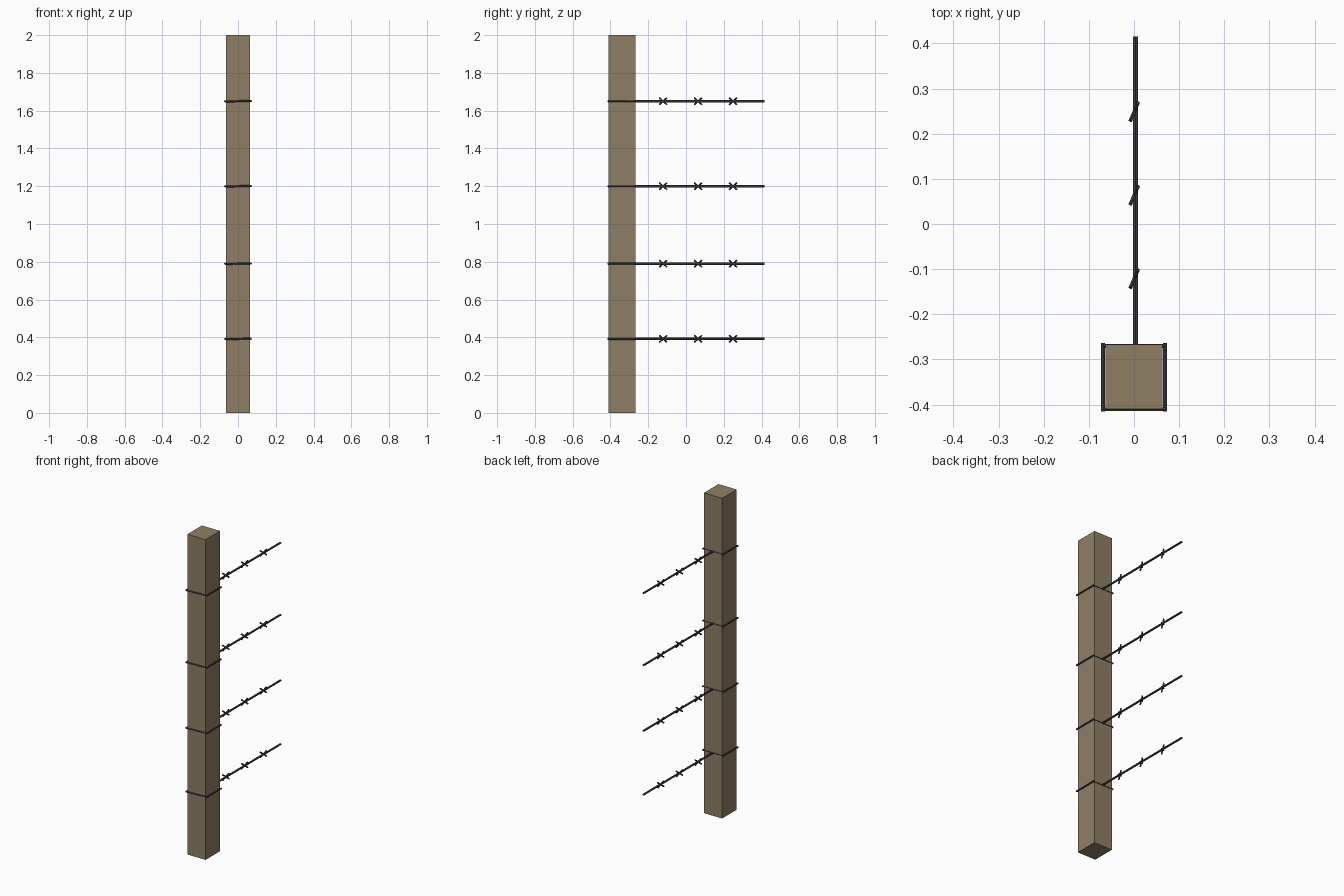
import bpy
from mathutils import Vector

if "Cube" in bpy.data.objects:
    bpy.data.objects.remove(bpy.data.objects["Cube"])


def material(name, color):
    m = bpy.data.materials.new(name)
    m.diffuse_color = (*color, 1)
    m.use_nodes = True
    m.node_tree.nodes["Principled BSDF"].inputs["Base Color"].default_value = m.diffuse_color
    return m


wood = material("weathered wood", (0.275, 0.213, 0.128))
steel = material("dark steel", (0.055, 0.055, 0.06))


def rod(name, a, b, radius, sides=6):
    """Straight rod between two points."""
    a, b = Vector(a), Vector(b)
    bpy.ops.mesh.primitive_cylinder_add(vertices=sides, radius=radius,
                                        depth=(b - a).length, location=(a + b) / 2)
    o = bpy.context.object
    o.name = name
    o.rotation_euler = (b - a).to_track_quat('Z', 'Y').to_euler()
    o.data.materials.append(steel)
    return o


# square wooden post
bpy.ops.mesh.primitive_cube_add(size=1, location=(0, -0.3385, 1))
post = bpy.context.object
post.name = "post"
post.scale = (0.126, 0.143, 2)
post.data.materials.append(wood)

for z in (0.392, 0.79, 1.2, 1.65):
    # strand running backwards from the post
    rod("wire", (0.003, -0.268, z), (0.003, 0.415, z), 0.0062)

    # loop of wire around the post
    rod("wrap_front", (-0.07, -0.4105, z - 0.002), (0.07, -0.4105, z + 0.002), 0.005)
    rod("wrap_back", (-0.066, -0.270, z), (0.066, -0.270, z), 0.005)
    for side in (-1, 1):
        x = side * 0.069
        rod("wrap_side", (x, -0.415, z), (x, -0.264, z), 0.005)

    # crossed barbs
    for y in (-0.121, 0.064, 0.249):
        for s in (-1, 1):
            rod("barb", (-0.008, y - 0.020, z - s * 0.018),
                (0.009, y + 0.020, z + s * 0.018), 0.0045)
